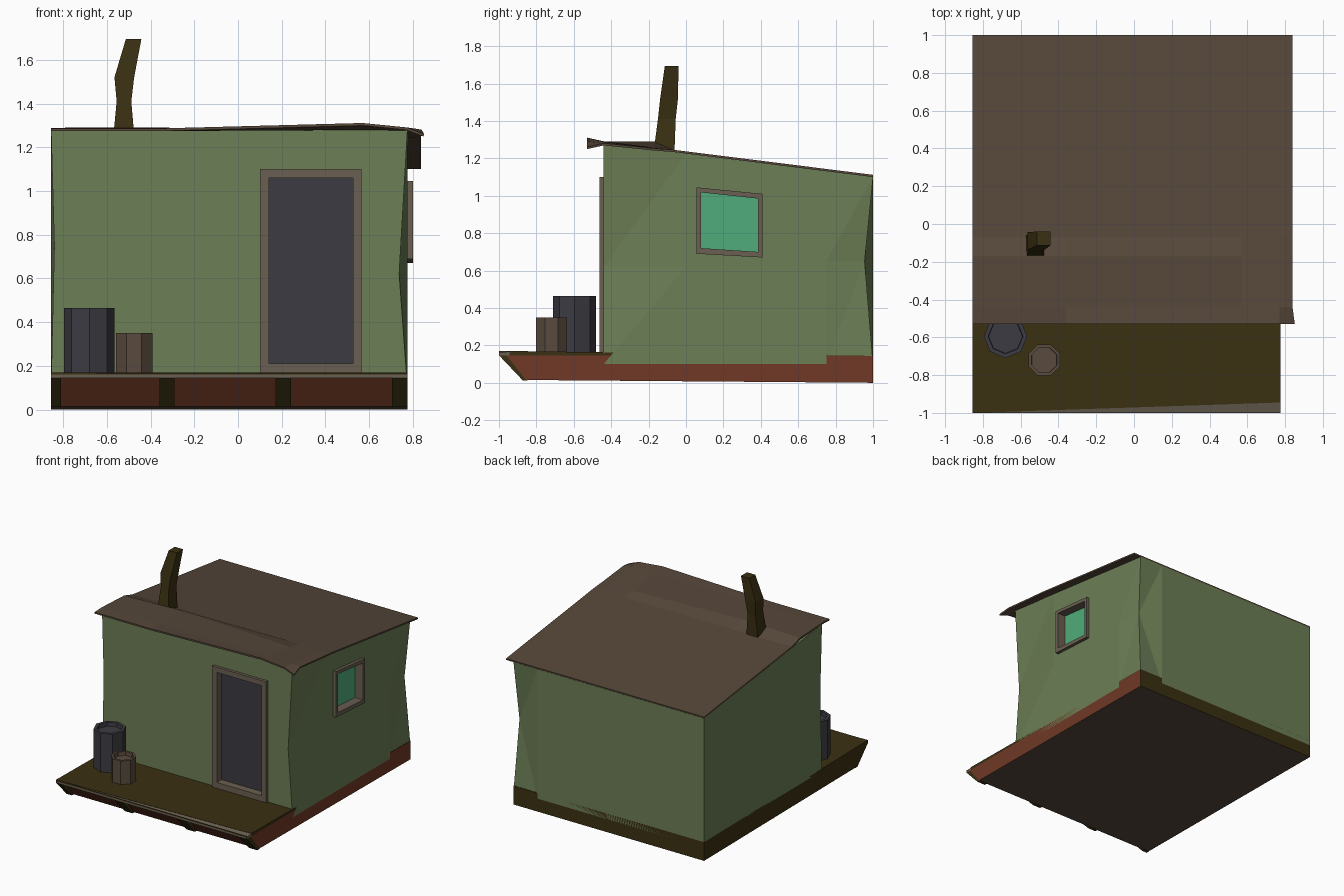
import bpy, bmesh
from math import cos, sin, pi

if "Cube" in bpy.data.objects:
    bpy.data.objects.remove(bpy.data.objects["Cube"], do_unlink=True)


def material(name, *srgb):
    lin = [((c / 255 + 0.055) / 1.055) ** 2.4 for c in srgb] + [1]
    m = bpy.data.materials.new(name)
    m.use_nodes = True
    m.diffuse_color = lin
    m.node_tree.nodes["Principled BSDF"].inputs["Base Color"].default_value = lin
    return m


GREEN = material("wall green", 108, 126, 85)
BROWN = material("roof brown", 86, 71, 58)
OLIVE = material("dark olive wood", 58, 48, 18)
RUST = material("rust red", 112, 57, 38)
GREY = material("slate grey", 60, 59, 66)
TRIM = material("taupe trim", 106, 96, 82)
GLASS = material("window green", 80, 172, 123)
TAN = material("barrel brown", 90, 75, 62)


def build(name, bm, *mats):
    bmesh.ops.recalc_face_normals(bm, faces=bm.faces)
    me = bpy.data.meshes.new(name)
    bm.to_mesh(me)
    bm.free()
    for m in mats:
        me.materials.append(m)
    ob = bpy.data.objects.new(name, me)
    bpy.context.collection.objects.link(ob)
    return ob


def loft(rings, closed=False):
    """Join rings of points with quads, then cap the ends or close the loop."""
    bm = bmesh.new()
    vs = [[bm.verts.new(p) for p in r] for r in rings]
    n = len(vs[0])
    pairs = list(zip(vs, vs[1:])) + ([(vs[-1], vs[0])] if closed else [])
    for a, b in pairs:
        for i in range(n):
            j = (i + 1) % n
            bm.faces.new((a[i], a[j], b[j], b[i]))
    if not closed:
        bm.faces.new(vs[0])
        bm.faces.new(vs[-1])
    return bm


def prism(profile, x0, x1):
    """Extrude a (y, z) profile along x."""
    return loft([[(x, y, z) for y, z in profile] for x in (x0, x1)])


X0, X1, FRONT, BACK = -0.855, 0.775, -0.44, 1.0


def roof_z(y):
    return 1.28 - 0.125 * (y - FRONT)


# Walls: three levels, with the middle level dented at the corners
plan = [(X0, FRONT), (0.6, FRONT), (X1, FRONT), (X1, 0), (X1, 0.75),
        (X1, BACK), (0.57, BACK), (X0, BACK)]
middle = [(-0.84, FRONT, 0.75), (0.6, FRONT, 0.6), (0.737, FRONT, 0.62),
          (X1, 0, 0.62), (X1, 0.75, 0.65), (0.755, 0.955, 0.65),
          (0.57, BACK, 0.65), (X0, BACK, 0.65)]
bm = loft([[(x, y, 0.1) for x, y in plan], middle,
           [(x, y, roof_z(y)) for x, y in plan]])
bmesh.ops.triangulate(bm, faces=bm.faces)
walls = build("walls", bm, GREEN)


# Door and window: pocket in the wall, frame ring and recessed panel
def opening(name, outer, inner, place, proud, deep, fill):
    def ring(pts, d):
        return [place(u, v, d) for u, v in pts]

    between = [((a + c) / 2, (b + d) / 2) for (a, b), (c, d) in zip(outer, inner)]
    cutter = build(name + "_cutter", loft([ring(between, proud), ring(between, deep)]), TRIM)
    cutter.hide_render = True
    mod = walls.modifiers.new(name, "BOOLEAN")
    mod.operation = "DIFFERENCE"
    mod.object = cutter
    bpy.context.view_layer.objects.active = walls
    bpy.ops.object.modifier_apply(modifier=mod.name)
    bpy.data.objects.remove(cutter, do_unlink=True)
    build(name + "_frame", loft([ring(outer, proud), ring(outer, deep),
                                 ring(inner, deep), ring(inner, proud)], True), TRIM)
    step = 0.015 if proud > deep else -0.015
    build(name + "_panel", loft([ring(between, deep + step), ring(between, deep)]), fill)


def rect(a, b, c, d):
    return [(a, b), (c, b), (c, d), (a, d)]


opening("door", rect(0.1, 0.165, 0.565, 1.1), rect(0.142, 0.21, 0.525, 1.06),
        lambda u, v, d: (u, d, v), -0.462, -0.39, GREY)
opening("window", [(0.055, 0.69), (0.41, 0.67), (0.41, 1.01), (0.055, 1.045)],
        [(0.08, 0.72), (0.385, 0.7), (0.385, 0.985), (0.08, 1.018)],
        lambda u, v, d: (d, u, v), 0.8, 0.715, GLASS)

# Roof: thin warped sheet with a lifted front lip
cols = [X0, -0.36, 0.57, 0.77, 0.838]
rows = [(-0.53, [1.28, 1.28, 1.305, 1.285, 1.255]),
        (FRONT, [1.283, 1.283, 1.285, 1.283, 1.275]),
        (-0.17, [1.27, 1.285, 1.252, 1.25, 1.248]),
        (-0.07, [1.24] * 5),
        (BACK, [1.106] * 5)]
bm = bmesh.new()
grid = [[bm.verts.new((x, y, z)) for x, z in zip(cols, zs)] for y, zs in rows]
grid[0][-1].co.x += 0.012
for a, b in zip(grid, grid[1:]):
    for i in range(len(cols) - 1):
        bm.faces.new((a[i], a[i + 1], b[i + 1], b[i]))
roof = build("roof", bm, BROWN)
sheet = roof.modifiers.new("thickness", "SOLIDIFY")
sheet.thickness = 0.012
sheet.offset = 0

# Base: rust front and left side, olive back and right side, brown underside
base = build("base", prism([(-0.96, 0.147), (-0.855, 0.015), (BACK, 0), (BACK, 0.142)],
                           X0, X1), RUST, OLIVE, BROWN)
for f in base.data.polygons:
    if f.normal.z < -0.9:
        f.material_index = 2
    elif f.normal.y > 0.9 or f.normal.x < -0.9:
        f.material_index = 1

# Deck with a slanting front edge and a paler lip in front of it
build("deck", loft([[(x, y, 0.145), (x, BACK, 0.138), (x, BACK, 0.144), (x, y, 0.17)]
                    for x, y in ((X0, -1), (X1, -0.945))]), OLIVE)
build("deck_lip", loft([[(x, -1, 0.145), (x, y, 0.145), (x, y, 0.168), (x, -1, 0.16)]
                        for x, y in ((X0, -0.995), (X1, -0.945))]), TRIM)
build("deck_fascia", prism(rect(-1, 0.145, -0.997, 0.168), X0, X1), OLIVE)

# Slanted posts under the deck edge
for i, (a, b) in enumerate([(X0, -0.81), (-0.36, -0.29), (0.172, 0.243), (0.705, X1)]):
    build(f"deck_post_{i + 1}", prism([(-1, 0.147), (-0.872, 0.012),
                                       (-0.845, 0.012), (-0.95, 0.147)], a, b), OLIVE)

# Crooked square chimney
levels = [(1.2, -0.575, -0.47, -0.178, -0.063), (1.41, -0.555, -0.488, -0.15, -0.055),
          (1.52, -0.565, -0.475, -0.138, -0.043), (1.695, -0.513, -0.442, -0.113, -0.04)]
build("chimney", loft([[(x, y, z) for x, y in rect(a, c, b, d)]
                       for z, a, b, c, d in levels]), OLIVE)


# Eight-sided barrels with a sunken lid
def barrel(name, x, y, r, top, turn, mat):
    steps = [(0.16, r), (top, r), (top, r * 0.8), (top - 0.03, r * 0.78)]
    build(name, loft([[(x + q * cos(k * pi / 4 + turn), y + q * sin(k * pi / 4 + turn), z)
                       for k in range(8)] for z, q in steps]), mat)


barrel("large_barrel", -0.68, -0.595, 0.115, 0.465, 0, GREY)
barrel("small_barrel", -0.475, -0.72, 0.09, 0.35, pi / 8, TAN)
